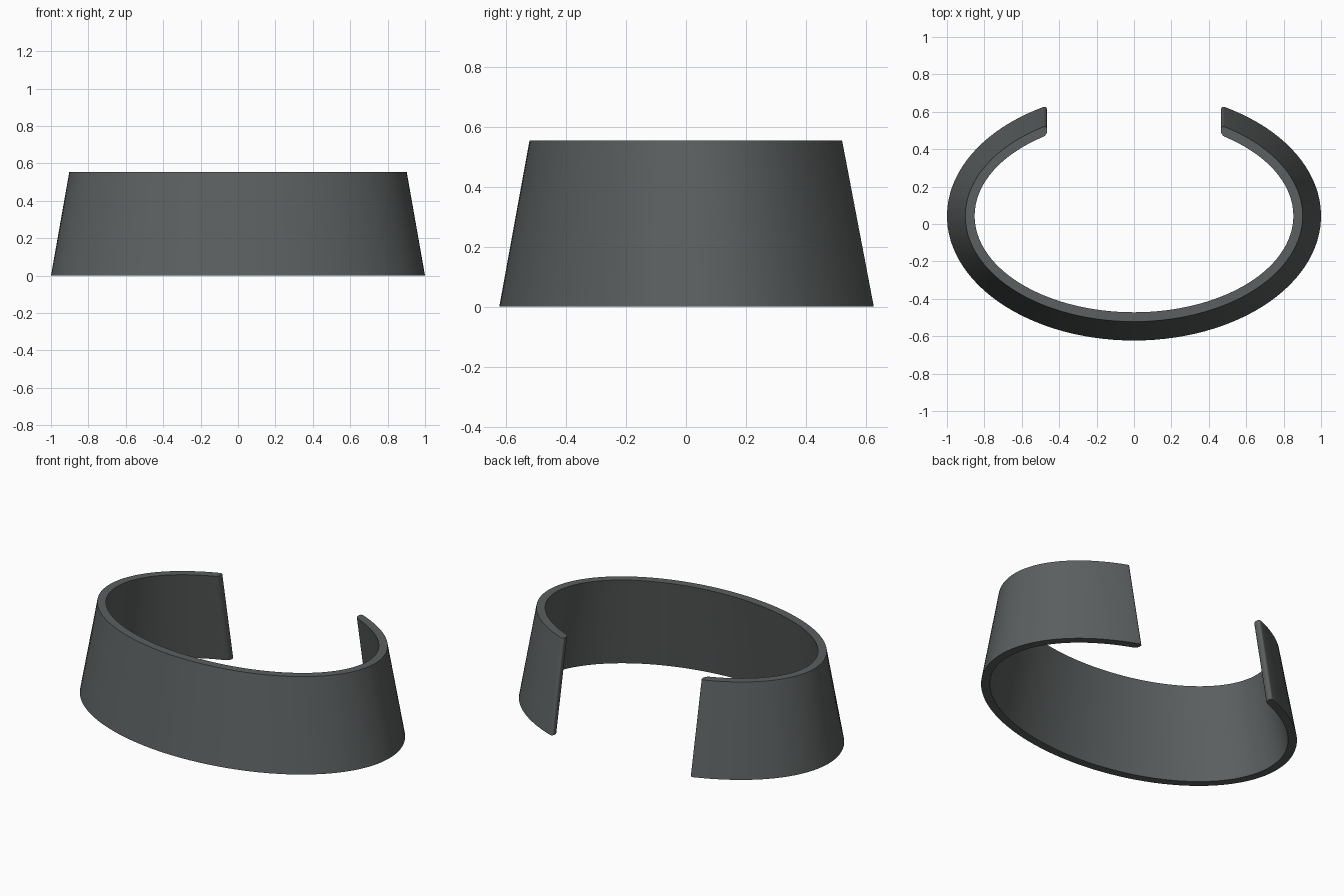
import bpy, bmesh, math

if "Cube" in bpy.data.objects:
    bpy.data.objects.remove(bpy.data.objects["Cube"])

HEIGHT, HALF_T, CY = 0.555, 0.025, 0.043   # band height, half thickness, ellipse centre in y
GAP_X, FILLET = 0.465, 0.02                # half width of the opening, rounding of the ends
LEVELS = [(0.0, 0.975, 0.641), (HEIGHT, 0.877, 0.540)]   # z, mid-wall radii
STEPS = 96


def end_x(d):
    """x of the rounded end at distance d from the wall's middle."""
    over = max(0.0, d - (HALF_T - FILLET))
    return GAP_X + FILLET - math.sqrt(max(0.0, FILLET ** 2 - over ** 2))


def point(level, d, u, x_end):
    """Point on the wall offset by d; u runs from -1 to 1 between the two ends."""
    z, a, b = level
    a, b = a + d, b + d
    t = u * (math.pi - math.asin(x_end / a))
    return (a * math.sin(t), CY - b * math.cos(t), z)


# Columns along the band: rounded end, main sweep, rounded end
cap = [0.0025] + [HALF_T - FILLET + FILLET * math.sin(math.pi / 2 * k / 6) for k in range(6)]
columns = [(d, -1.0) for d in cap]
columns += [(HALF_T, -1 + 2 * i / STEPS) for i in range(STEPS + 1)]
columns += [(d, 1.0) for d in reversed(cap)]

# Each column is a cross-section: outer bottom, outer top, inner top, inner bottom
bm = bmesh.new()
rings = []
low, high = LEVELS
for d, u in columns:
    x = end_x(d)
    rings.append([bm.verts.new(point(lv, s * d, u, x))
                  for lv, s in ((low, 1), (high, 1), (high, -1), (low, -1))])
for r, q in zip(rings, rings[1:]):
    for k in range(4):
        n = (k + 1) % 4
        bm.faces.new((r[k], q[k], q[n], r[n]))
bm.faces.new(rings[0])
bm.faces.new(rings[-1][::-1])
bmesh.ops.recalc_face_normals(bm, faces=bm.faces[:])

mesh = bpy.data.meshes.new("open_cuff")
bm.to_mesh(mesh)
bm.free()
cuff = bpy.data.objects.new("open_cuff", mesh)
bpy.context.collection.objects.link(cuff)

mat = bpy.data.materials.new("dark_grey")
mat.diffuse_color = (0.105, 0.115, 0.115, 1)
mat.use_nodes = True
mat.node_tree.nodes["Principled BSDF"].inputs["Base Color"].default_value = mat.diffuse_color
mesh.materials.append(mat)

bpy.context.view_layer.objects.active = cuff
cuff.select_set(True)
bpy.ops.object.shade_smooth_by_angle(angle=math.radians(35))
